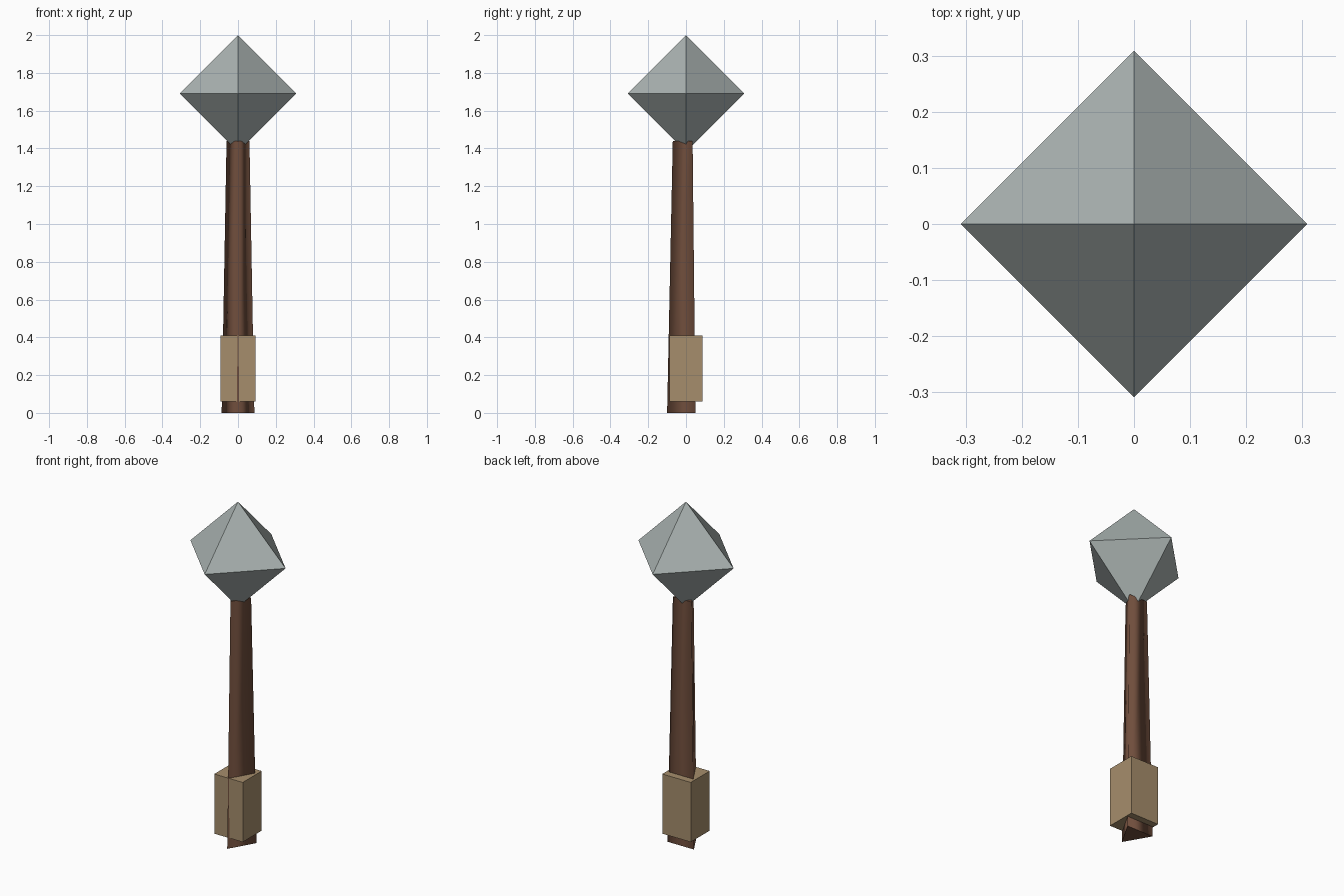
import bpy, bmesh
from math import cos, sin, pi

if "Cube" in bpy.data.objects:
    bpy.data.objects.remove(bpy.data.objects["Cube"])


def material(name, rgb):
    m = bpy.data.materials.new(name)
    m.diffuse_color = (*rgb, 1)
    m.use_nodes = True
    m.node_tree.nodes["Principled BSDF"].inputs["Base Color"].default_value = m.diffuse_color
    return m


def frustum(name, levels, sides, start, mat, smooth=False):
    """Stack of regular rings (radius, z); a zero radius makes a point."""
    bm = bmesh.new()
    rings = []
    for r, z in levels:
        n = sides if r else 1
        rings.append([bm.verts.new((r * cos(start + 2 * pi * i / sides),
                                    r * sin(start + 2 * pi * i / sides), z)) for i in range(n)])
    for a, b in zip(rings, rings[1:]):
        for i in range(sides):
            j = (i + 1) % sides
            quad = [a[i % len(a)], a[j % len(a)], b[j % len(b)], b[i % len(b)]]
            bm.faces.new(list(dict.fromkeys(quad))).smooth = smooth
    for ring in (rings[0], rings[-1]):
        if len(ring) > 1:
            bm.faces.new(ring)
    bmesh.ops.recalc_face_normals(bm, faces=bm.faces)
    me = bpy.data.meshes.new(name)
    bm.to_mesh(me)
    bm.free()
    me.materials.append(mat)
    ob = bpy.data.objects.new(name, me)
    bpy.context.collection.objects.link(ob)
    return ob


wood = material("wood", (0.16, 0.075, 0.045))
stone = material("stone", (0.40, 0.45, 0.44))
leather = material("leather", (0.38, 0.27, 0.15))

# Tapered three-sided shaft, one edge facing the front
frustum("handle", [(0.1, 0), (0.07, 1.44)], 3, -pi / 2, wood, smooth=True)

# Octahedral head
frustum("head", [(0, 1.382), (0.309, 1.691), (0, 2.0)], 4, 0, stone)

# Box-shaped grip wrap
bpy.ops.mesh.primitive_cube_add(size=1, location=(0, 0, 0.235))
grip = bpy.context.object
grip.name = "grip"
grip.scale = (0.185, 0.176, 0.35)
grip.data.materials.append(leather)
